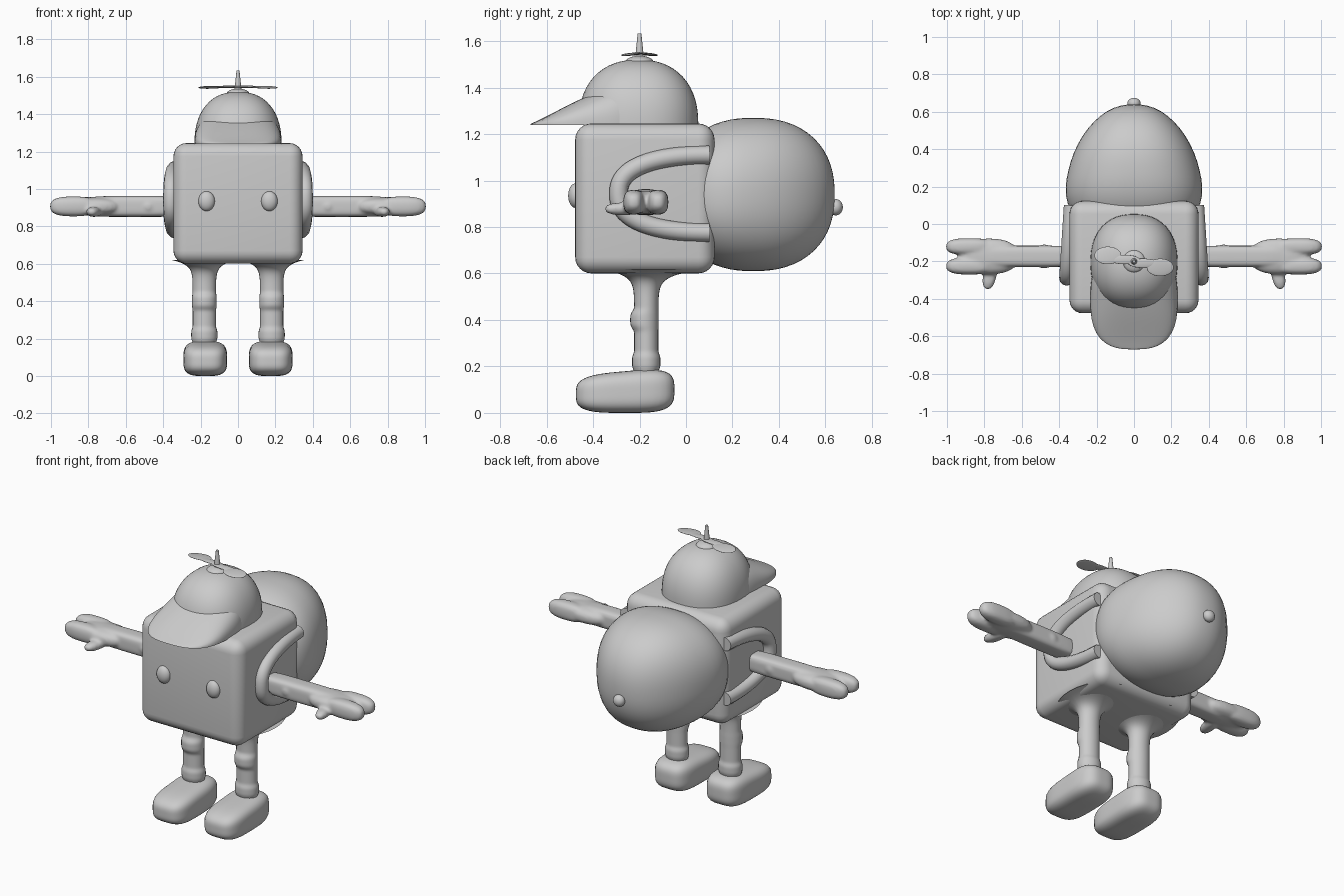
import bpy
import bmesh
from math import cos, sin, pi, exp, radians, copysign
from mathutils import Vector, Matrix

default_cube = bpy.data.objects.get("Cube")
if default_cube:
    bpy.data.objects.remove(default_cube, do_unlink=True)

color = (0.6, 0.6, 0.6, 1)
grey = bpy.data.materials.new("soft grey")
grey.use_nodes = True
grey.diffuse_color = color
grey.node_tree.nodes["Principled BSDF"].inputs["Base Color"].default_value = color


def finish(name, bm, mirror=False, voxel=None):
    """Turn the bmesh into a smooth shaded object, optionally blended and mirrored."""
    bmesh.ops.recalc_face_normals(bm, faces=bm.faces)
    mesh = bpy.data.meshes.new(name)
    bm.to_mesh(mesh)
    bm.free()
    mesh.materials.append(grey)
    part = bpy.data.objects.new(name, mesh)
    bpy.context.collection.objects.link(part)
    bpy.ops.object.select_all(action='DESELECT')
    part.select_set(True)
    bpy.context.view_layer.objects.active = part
    bpy.ops.object.shade_smooth_by_angle(angle=radians(50))
    if voxel:
        remesh = part.modifiers.new("Blend", 'REMESH')
        remesh.mode = 'VOXEL'
        remesh.voxel_size = voxel
        remesh.use_smooth_shade = True
        part.modifiers.new("Soften", 'SMOOTH').iterations = 4
    if mirror:
        part.modifiers.new("Mirror", 'MIRROR').use_mirror_merge = False


def blob(bm, centre, radii, power=2, turn=0, shape=None):
    """Add a superellipsoid; a higher power is boxier, and shape may adjust each vertex."""
    sphere = bmesh.ops.create_uvsphere(bm, u_segments=48, v_segments=32, radius=1)
    rotation = Matrix.Rotation(radians(turn), 3, 'Z')
    for vert in sphere["verts"]:
        length = sum(abs(c) ** power for c in vert.co) ** (1 / power)
        scaled = Vector([c * r / length for c, r in zip(vert.co, radii)])
        vert.co = rotation @ scaled + Vector(centre)
        if shape:
            shape(vert.co)
    return bm


def bump(value, middle, width):
    """Smooth hill of height one around the middle."""
    return exp(-((value - middle) / width) ** 4)


# Boxy head and body
body = bmesh.new()
bmesh.ops.create_cube(body, size=1)
bmesh.ops.scale(body, vec=(0.69, 0.6, 0.645), verts=body.verts)
bmesh.ops.translate(body, vec=(0, -0.177, 0.923), verts=body.verts)
bmesh.ops.bevel(body, geom=body.edges[:], offset=0.07, segments=6, profile=0.5, affect='EDGES')
finish("body", body)

# Eyes
finish("eyes", blob(bmesh.new(), (0.168, -0.475, 0.935), (0.044, 0.032, 0.053)), mirror=True)


# Bulging backpack, wider towards the body
def widen_front(co):
    co.x *= 1 - 0.7 * (co.y - 0.29)


finish("backpack", blob(bmesh.new(), (0, 0.29, 0.94), (0.35, 0.35, 0.33), 2.3, shape=widen_front))
finish("backpack_button", blob(bmesh.new(), (0, 0.645, 0.885), (0.035, 0.03, 0.035)))

# Shoulder straps, looping forward on both sides
strap = bpy.data.curves.new("backpack_straps", 'CURVE')
strap.dimensions = '3D'
strap.bevel_depth = 0.04
strap.use_fill_caps = True
strap.materials.append(grey)
spline = strap.splines.new('POLY')
steps = 40
spline.points.add(steps)
for i, point in enumerate(spline.points):
    angle = pi * (i / steps - 0.5)
    rise = copysign(abs(sin(angle)) ** 0.8, sin(angle))
    forward = cos(angle) ** 0.9
    point.co = (0.335 + 0.025 * forward, 0.1 - 0.39 * forward, 0.943 + 0.167 * rise, 1)
for part_spline in strap.splines:
    part_spline.use_smooth = True
straps = bpy.data.objects.new("backpack_straps", strap)
bpy.context.collection.objects.link(straps)
straps.modifiers.new("Mirror", 'MIRROR').use_mirror_merge = False

# Arms: sleeve, elbow, palm, two broad fingers and a thumb melted together
arm_y, arm_z = -0.173, 0.907
arm = bmesh.new()
blob(arm, (0.55, arm_y, arm_z), (0.3, 0.057, 0.056), 4)
blob(arm, (0.48, arm_y, arm_z), (0.06, 0.064, 0.056))
blob(arm, (0.78, arm_y, arm_z), (0.16, 0.095, 0.05), 2.5)
for side in (-1, 1):
    blob(arm, (0.88, arm_y + side * 0.052, arm_z), (0.125, 0.045, 0.053), 2.7)
blob(arm, (0.77, -0.27, 0.878), (0.036, 0.082, 0.027), 2.3, turn=12)
finish("arms", arm, mirror=True, voxel=0.009)

# Legs: round tubes flaring into the body, with knee and ankle bands
leg = bmesh.new()
rings = 60
sides = 24
bottom, top = 0.15, 0.62
tube = []
for i in range(rings + 1):
    z = bottom + (top - bottom) * i / rings
    flare = exp((z - 0.6) / 0.025)
    knee = bump(z, 0.4, 0.04)
    ankle = bump(z, 0.22, 0.035)
    radius_x = 0.062 + 0.05 * flare + 0.004 * knee + 0.008 * ankle
    radius_y = 0.052 + 0.085 * flare + 0.009 * knee + 0.009 * ankle
    centre_y = -0.171 + 0.015 * flare - 0.008 * knee
    tube.append([leg.verts.new((0.18 + radius_x * cos(2 * pi * k / sides),
                                centre_y + radius_y * sin(2 * pi * k / sides), z))
                 for k in range(sides)])
for lower, upper in zip(tube, tube[1:]):
    for k in range(sides):
        leg.faces.new((lower[k - 1], lower[k], upper[k], upper[k - 1]))
for cap in (tube[0], tube[-1]):
    leg.faces.new(cap)
finish("legs", leg, mirror=True)


# Chunky shoes, taller at the heel
def raise_heel(co):
    co.z *= 1 + 0.5 * (co.y + 0.3)


finish("shoes", blob(bmesh.new(), (0.175, -0.262, 0.088), (0.117, 0.212, 0.088), 3.5,
                     shape=raise_heel), mirror=True)

# Cap: dome and sloping brim, both flat underneath
cap_base = 1.24


def flat_base(co):
    co.z = max(co.z, cap_base)


def slope_brim(co):
    co.z = cap_base + max(co.z - cap_base, 0) * 5 * max(co.y + 0.7, 0)


finish("cap_dome", blob(bmesh.new(), (0, -0.205, cap_base), (0.233, 0.258, 0.28), 2.3, shape=flat_base))
finish("cap_brim", blob(bmesh.new(), (0, -0.4, cap_base), (0.233, 0.27, 0.09), 2.8, shape=slope_brim))

# Propeller: button, pin and two tilted blades in an S shape
hub = bmesh.new()
blob(hub, (0, -0.2, 1.51), (0.06, 0.06, 0.027))
pin_place = Matrix.Translation((0, -0.2, 1.575))
bmesh.ops.create_cone(hub, cap_ends=True, segments=20, radius1=0.02, radius2=0.008,
                      depth=0.115, matrix=pin_place)
finish("propeller_hub", hub)


def tilt(co):
    co.z += 0.1 * co.x * (co.y + 0.2) / 0.15


blades = bmesh.new()
for side in (-1, 1):
    blob(blades, (side * 0.05, -0.2 - side * 0.01, 1.547), (0.08, 0.025, 0.006), shape=tilt)
    blob(blades, (side * 0.14, -0.2 - side * 0.032, 1.547), (0.072, 0.047, 0.006), shape=tilt)
finish("propeller_blades", blades)
